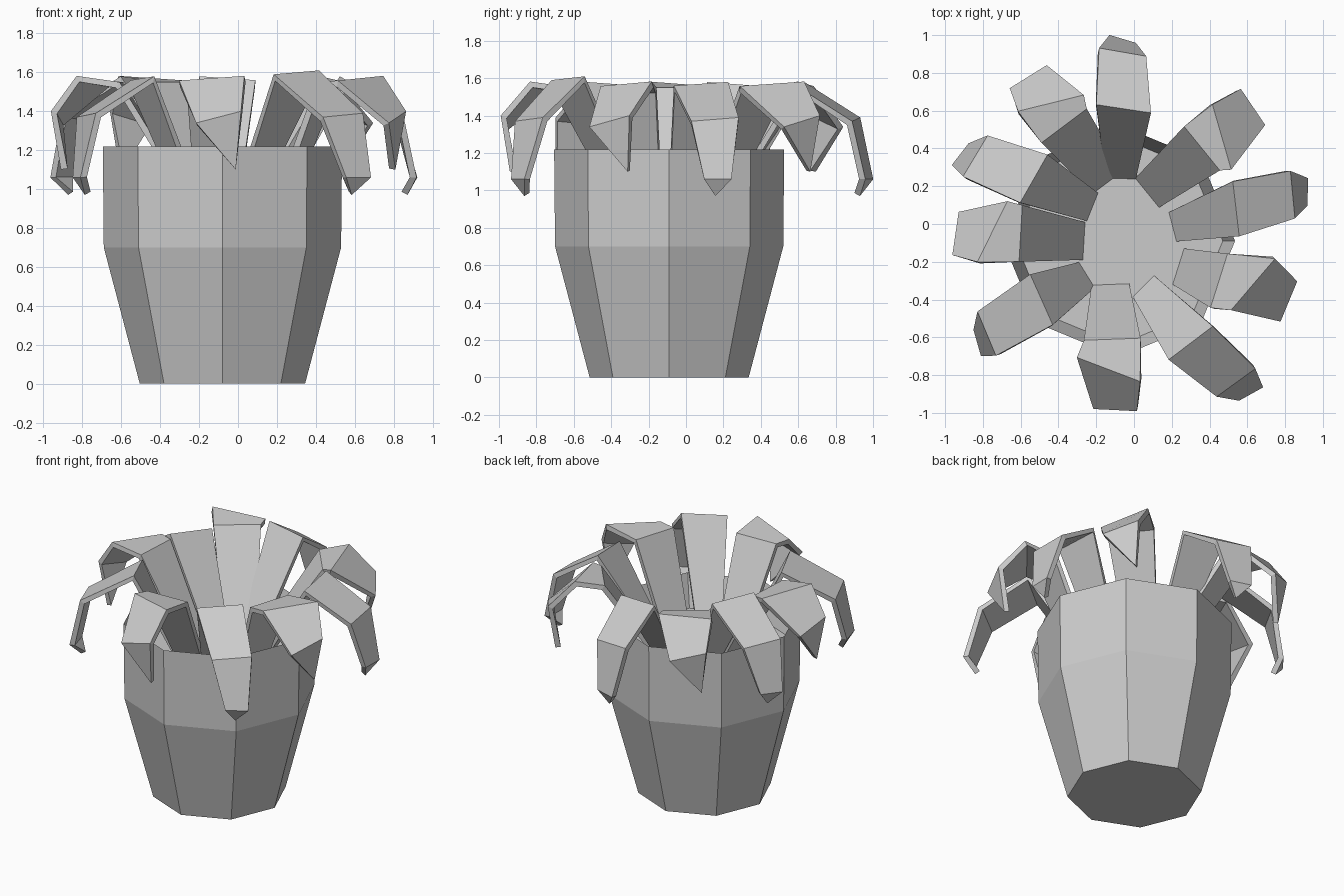
import bpy, bmesh, math
from mathutils import Vector

cube = bpy.data.objects.get("Cube")
if cube:
    bpy.data.objects.remove(cube, do_unlink=True)

grey = bpy.data.materials.new("plain_grey")
grey.use_nodes = True
COLOR = (0.6, 0.6, 0.6, 1)
grey.diffuse_color = COLOR
grey.node_tree.nodes["Principled BSDF"].inputs["Base Color"].default_value = COLOR

CENTRE = Vector((-0.08, -0.09, 0))


def make_object(name, bm):
    mesh = bpy.data.meshes.new(name)
    bm.to_mesh(mesh)
    bm.free()
    mesh.materials.append(grey)
    obj = bpy.data.objects.new(name, mesh)
    bpy.context.collection.objects.link(obj)
    return obj


def ring(bm, radius, z, sides=8):
    step = math.tau / sides
    return [bm.verts.new(CENTRE + Vector((radius * math.cos(i * step), radius * math.sin(i * step), z)))
            for i in range(sides)]


# Pot: outer wall, sloping inner wall and soil as one octagonal shell
bm = bmesh.new()
profile = [(0.425, 0), (0.61, 0.7), (0.615, 1.22), (0.55, 1.0)]
rings = [ring(bm, r, z) for r, z in profile]
for low, high in zip(rings, rings[1:]):
    for i in range(8):
        j = (i + 1) % 8
        bm.faces.new((low[i], low[j], high[j], high[i]))
bm.faces.new(rings[0][::-1])
bm.faces.new(rings[-1])
make_object("pot", bm)

# Two leaf shapes; each row is height, half width, forward skew, sideways tilt
LONG = [(1.0, 0.08, 0, 0), (1.57, 0.145, 0.02, 0.01), (1.38, 0.125, 0.02, 0.01), (1.06, 0.07, 0.02, 0)]
SHORT = [(1.0, 0.1, 0, 0), (1.55, 0.15, 0, 0), (1.57, 0.165, 0.07, 0.012), (1.37, 0.115, 0.01, 0.03)]
# Tip: height, step back, step to the left
LONG_TIP = (0.97, 0.05, 0)
SHORT_TIP = (1.1, 0.04, 0.09)


def leaf(name, shape, tip, *path, lift=0):
    """Strip following a plan path, ending in a point, then thickened."""
    bm = bmesh.new()
    points = [Vector((x, y, 0)) for x, y in path]
    out = (points[-1] - points[0]).normalized()
    left = Vector((-out.y, out.x, 0))
    rows = []
    for i, (p, (z, half, skew, tilt)) in enumerate(zip(points, shape)):
        if i == 1:
            z += lift
        rows.append([bm.verts.new(p + s * (left * half + out * skew) + Vector((0, 0, z + s * tilt)))
                     for s in (1, -1)])
    for a, b in zip(rows, rows[1:]):
        bm.faces.new((a[0], a[1], b[1], b[0]))
    z, back, side = tip
    end = bm.verts.new(points[-1] - out * back + left * side + Vector((0, 0, z)))
    bm.faces.new((rows[-1][0], rows[-1][1], end))
    bm.normal_update()
    obj = make_object(name, bm)
    solid = obj.modifiers.new("thickness", 'SOLIDIFY')
    solid.thickness = 0.035
    solid.offset = -1


# Long drooping leaves
leaf("back_leaf", LONG, LONG_TIP, (-0.07, 0.24), (-0.055, 0.61), (-0.06, 0.91), (-0.06, 0.98))
leaf("left_leaf", LONG, LONG_TIP, (0.205, -0.015), (0.54, 0.08), (0.84, 0.155), (0.92, 0.17))
leaf("front_left_leaf", LONG, LONG_TIP, (0.05, -0.33), (0.3, -0.63), (0.54, -0.84), (0.62, -0.9), lift=0.03)
leaf("front_right_leaf", LONG, LONG_TIP, (-0.25, -0.27), (-0.49, -0.4), (-0.78, -0.58), (-0.83, -0.63))
leaf("back_right_leaf", LONG, LONG_TIP, (-0.22, 0.09), (-0.53, 0.24), (-0.84, 0.36), (-0.92, 0.37))

# Short folded leaves
leaf("back_left_leaf", SHORT, SHORT_TIP, (0.07, 0.165), (0.36, 0.4), (0.465, 0.46), (0.63, 0.62))
leaf("left_front_leaf", SHORT, SHORT_TIP, (0.235, -0.225), (0.45, -0.3), (0.63, -0.32), (0.82, -0.41))
leaf("front_leaf", SHORT, SHORT_TIP, (-0.125, -0.32), (-0.115, -0.61), (-0.135, -0.77), (-0.1, -0.985))
leaf("right_leaf", SHORT, SHORT_TIP, (-0.265, -0.09), (-0.6, -0.05), (-0.75, -0.04), (-0.945, -0.05))
leaf("right_back_leaf", SHORT, SHORT_TIP, (-0.14, 0.22), (-0.37, 0.52), (-0.44, 0.64), (-0.56, 0.78))
